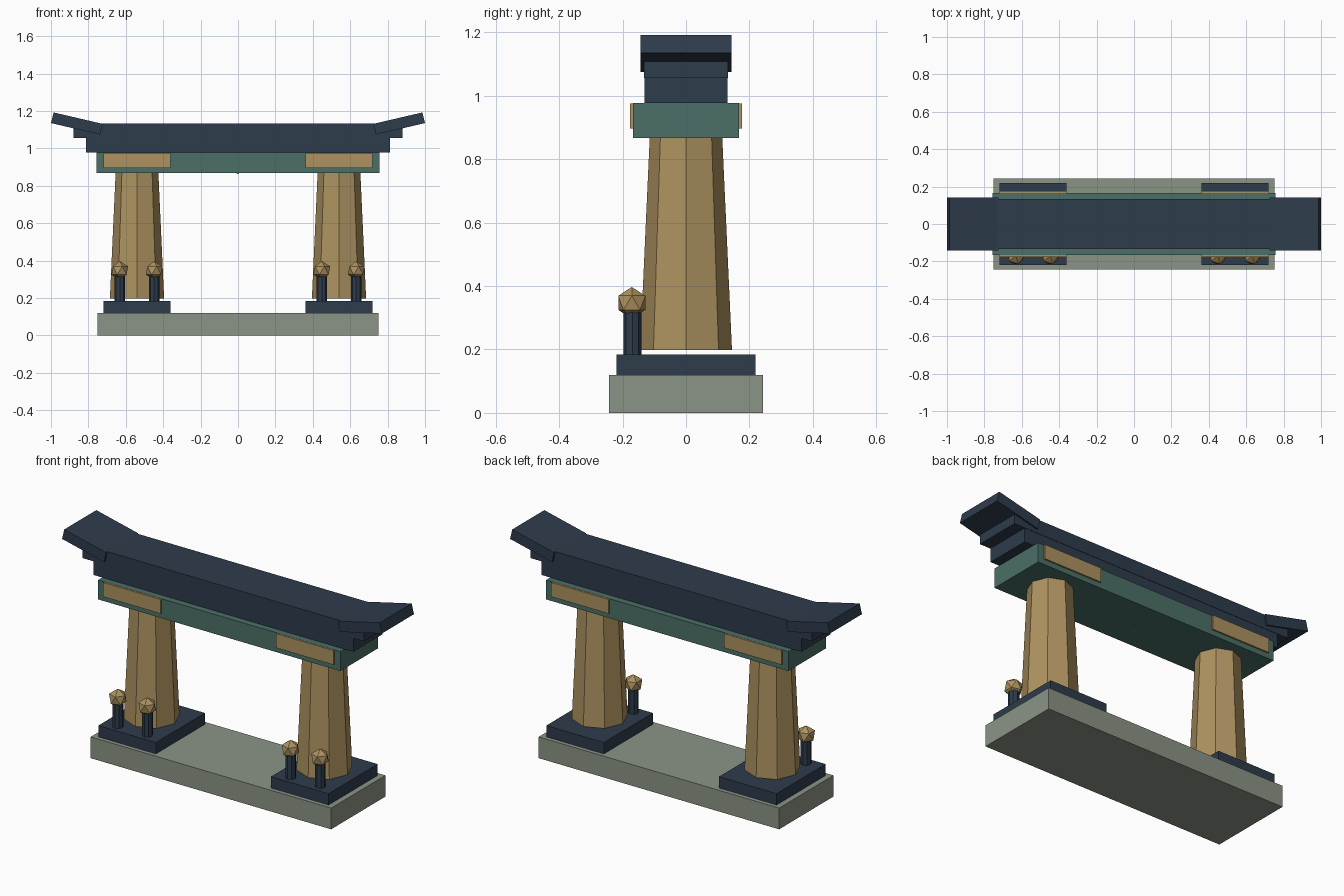
import bpy
import bmesh
from mathutils import Matrix

cube = bpy.data.objects.get("Cube")
if cube:
    bpy.data.objects.remove(cube, do_unlink=True)


def make_material(name, color):
    mat = bpy.data.materials.new(name)
    mat.use_nodes = True
    rgba = (*color, 1)
    mat.diffuse_color = rgba
    mat.node_tree.nodes["Principled BSDF"].inputs["Base Color"].default_value = rgba
    return mat


stone = make_material("grey_stone", (0.26, 0.295, 0.238))
navy = make_material("navy_tile", (0.027, 0.045, 0.071))
teal = make_material("teal_paint", (0.07, 0.16, 0.137))
wood = make_material("tan_wood", (0.42, 0.288, 0.117))


def finish(name, bm, mat):
    bmesh.ops.recalc_face_normals(bm, faces=bm.faces[:])
    mesh = bpy.data.meshes.new(name)
    bm.to_mesh(mesh)
    bm.free()
    mesh.materials.append(mat)
    obj = bpy.data.objects.new(name, mesh)
    bpy.context.collection.objects.link(obj)
    return obj


def box(name, x, y, z, mat):
    """Box from (low, high) ranges on each axis."""
    bm = bmesh.new()
    ranges = (x, y, z)
    size = [hi - lo for lo, hi in ranges]
    middle = [(hi + lo) / 2 for lo, hi in ranges]
    bmesh.ops.create_cube(bm, size=1, matrix=Matrix.Translation(middle) @ Matrix.Diagonal((*size, 1)))
    return finish(name, bm, mat)


def octagon(name, x, y, z, r_low, r_high, mat):
    """Eight-sided tapered shaft with corners on the axes."""
    bm = bmesh.new()
    bmesh.ops.create_cone(bm, cap_ends=True, segments=8, radius1=r_low, radius2=r_high,
                          depth=z[1] - z[0], matrix=Matrix.Translation((x, y, sum(z) / 2)))
    return finish(name, bm, mat)


def ball(name, x, y, z, radius, mat):
    bm = bmesh.new()
    bmesh.ops.create_icosphere(bm, subdivisions=1, radius=radius,
                               matrix=Matrix.Translation((x, y, z)))
    return finish(name, bm, mat)


def eave(name, side, profile, half_depth, mat):
    """Upswept roof end: an x-z profile extruded through the depth."""
    bm = bmesh.new()
    face = bm.faces.new([bm.verts.new((side * x, -half_depth, z)) for x, z in profile])
    new = bmesh.ops.extrude_face_region(bm, geom=[face])["geom"]
    moved = [v for v in new if isinstance(v, bmesh.types.BMVert)]
    bmesh.ops.translate(bm, verts=moved, vec=(0, 2 * half_depth, 0))
    return finish(name, bm, mat)


# Base, lintel and stepped roof
box("base_slab", (-0.752, 0.752), (-0.242, 0.242), (0, 0.12), stone)
box("lintel_beam", (-0.757, 0.757), (-0.167, 0.167), (0.867, 0.977), teal)
box("lower_roof", (-0.813, 0.813), (-0.131, 0.131), (0.977, 1.055), navy)
box("upper_roof", (-0.88, 0.88), (-0.133, 0.133), (1.055, 1.133), navy)
ball("lintel_stud", 0, 0, 0.88, 0.018, wood)

EAVE = [(0.724, 1.131), (0.986, 1.192), (1.0, 1.135), (0.737, 1.074)]

for side, label in ((1, "left"), (-1, "right")):
    center = side * 0.54
    span = (center - 0.18, center + 0.18)

    # Roof end, footing and column
    eave(f"{label}_eave", side, EAVE, 0.143, navy)
    box(f"{label}_footing", span, (-0.219, 0.219), (0.12, 0.184), navy)
    octagon(f"{label}_column", center, 0, (0.198, 0.875), 0.145, 0.114, wood)

    # Plaque through the lintel, showing on both faces
    for face, where in ((-1, "front"), (1, "back")):
        edges = sorted((face * 0.16, face * 0.176))
        box(f"{label}_{where}_plaque", span, edges, (0.896, 0.976), wood)

    # Pair of lanterns before the column
    for offset, where in ((-0.092, "a"), (0.092, "b")):
        x = center + offset
        octagon(f"{label}_lantern_post_{where}", x, -0.169, (0.184, 0.32), 0.028, 0.028, navy)
        ball(f"{label}_lantern_{where}", x, -0.171, 0.347, 0.05, wood)
